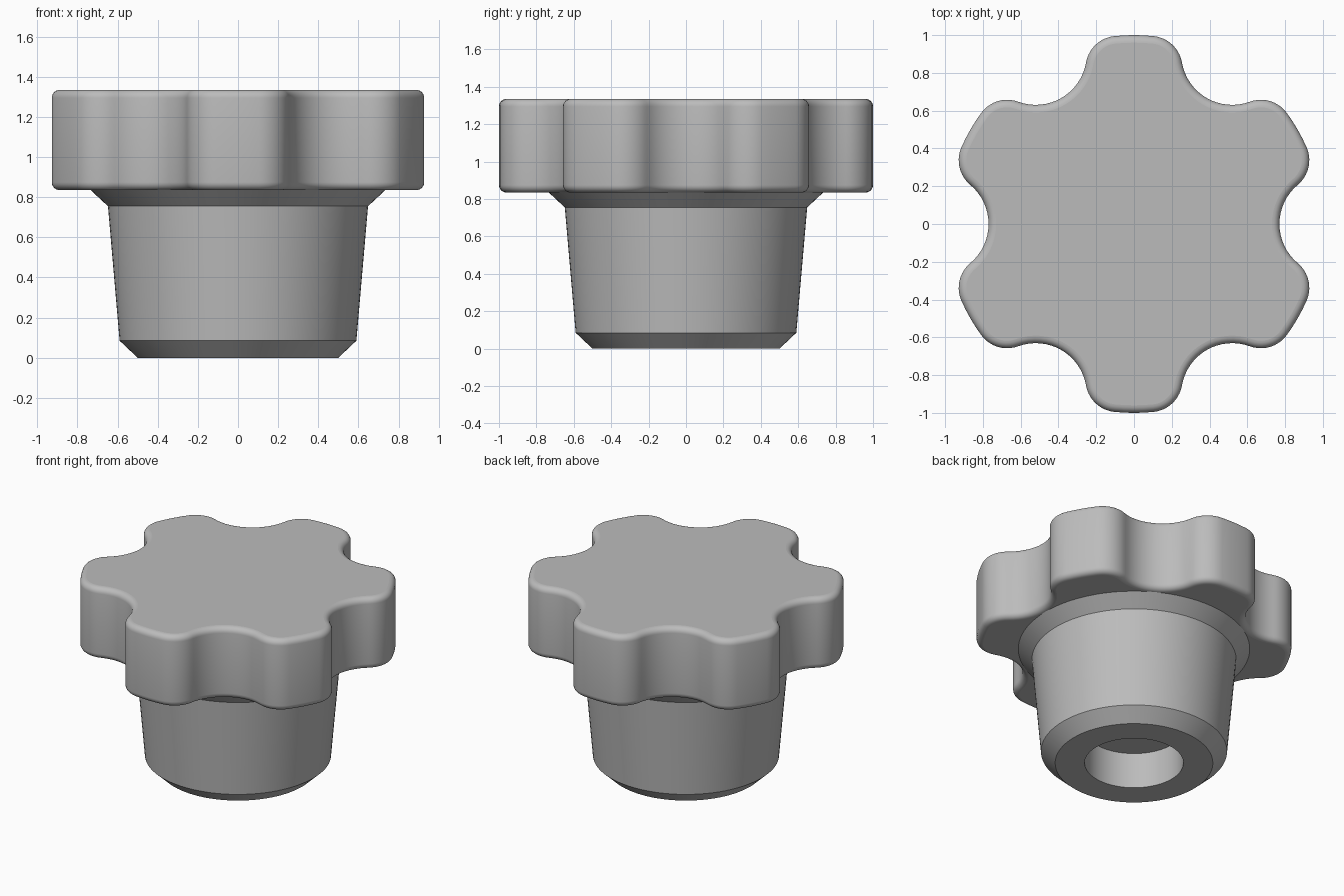
import bpy
import bmesh
from math import sin, cos, pi, radians, degrees, acos, atan2, hypot
from mathutils import Matrix, Vector

if "Cube" in bpy.data.objects:
    bpy.data.objects.remove(bpy.data.objects["Cube"], do_unlink=True)

grey = bpy.data.materials.new("satin_grey")
grey.use_nodes = True
grey.diffuse_color = (0.5, 0.5, 0.5, 1)
grey.node_tree.nodes["Principled BSDF"].inputs["Base Color"].default_value = (0.5, 0.5, 0.5, 1)


def loft(name, rings):
    """Skin a list of matching point rings and close both ends with flat caps."""
    bm = bmesh.new()
    loops = [[bm.verts.new(p) for p in ring] for ring in rings]
    n = len(loops[0])
    for low, high in zip(loops, loops[1:]):
        for i in range(n):
            j = (i + 1) % n
            bm.faces.new((low[i], low[j], high[j], high[i]))
    bm.faces.new(loops[0][::-1])
    bm.faces.new(loops[-1])
    bmesh.ops.recalc_face_normals(bm, faces=bm.faces)
    mesh = bpy.data.meshes.new(name)
    bm.to_mesh(mesh)
    bm.free()
    mesh.materials.append(grey)
    obj = bpy.data.objects.new(name, mesh)
    bpy.context.collection.objects.link(obj)
    bpy.ops.object.select_all(action='DESELECT')
    obj.select_set(True)
    bpy.context.view_layer.objects.active = obj
    bpy.ops.object.shade_smooth_by_angle(angle=radians(30))
    # Keep the large flat caps flat
    for face in mesh.polygons:
        if len(face.vertices) > 4:
            face.use_smooth = False
    return obj


def arc(cx, cy, r, start, end, steps):
    angles = [radians(start + (end - start) * i / steps) for i in range(steps + 1)]
    return [Vector((cx + r * cos(a), cy + r * sin(a), 0)) for a in angles]


# Grip outline: six notches, each blended into the lobes by tangent arcs
NOTCH_X, NOTCH_R, LOBE_R = 1.04, 0.27, 0.17
reach = 1 - LOBE_R
span = NOTCH_R + LOBE_R
spread = acos((NOTCH_X ** 2 + reach ** 2 - span ** 2) / (2 * NOTCH_X * reach))
lobe_x, lobe_y = reach * cos(spread), reach * sin(spread)
meet = degrees(atan2(lobe_y, lobe_x - NOTCH_X))
tilt = degrees(spread)


def grip_ring(inset, z):
    r = LOBE_R - inset
    sector = arc(lobe_x, -lobe_y, r, -tilt, 180 - meet, 10)
    sector += arc(NOTCH_X, 0, NOTCH_R + inset, 360 - meet, meet, 16)[1:-1]
    sector += arc(lobe_x, lobe_y, r, meet - 180, tilt, 10)
    sector += arc(0, 0, 1 - inset, tilt, 60 - tilt, 4)[1:-1]
    return [Matrix.Rotation(k * pi / 3, 3, 'Z') @ p + Vector((0, 0, z))
            for k in range(6) for p in sector]


# Grip with rounded upper and lower rims
BOTTOM, TOP, ROUND, STEPS = 0.835, 1.335, 0.04, 6
rim = [(ROUND * (1 - sin(a)), ROUND * (1 - cos(a)))
       for a in (pi / 2 * i / STEPS for i in range(STEPS + 1))]
rings = [grip_ring(inset, BOTTOM + h) for inset, h in rim]
rings += [grip_ring(inset, TOP - h) for inset, h in reversed(rim)]
loft("lobed_grip", rings)

# Tapered hub with chamfered foot, flared collar and blind bore underneath
hub_profile = [(0.313, 0.25), (0.313, 0), (0.5, 0), (0.59, 0.085),
               (0.648, 0.755), (0.737, 0.838)]
loft("tapered_hub", [[p + Vector((0, 0, z)) for p in arc(0, 0, r, 0, 360, 96)[:-1]]
                     for r, z in hub_profile])
